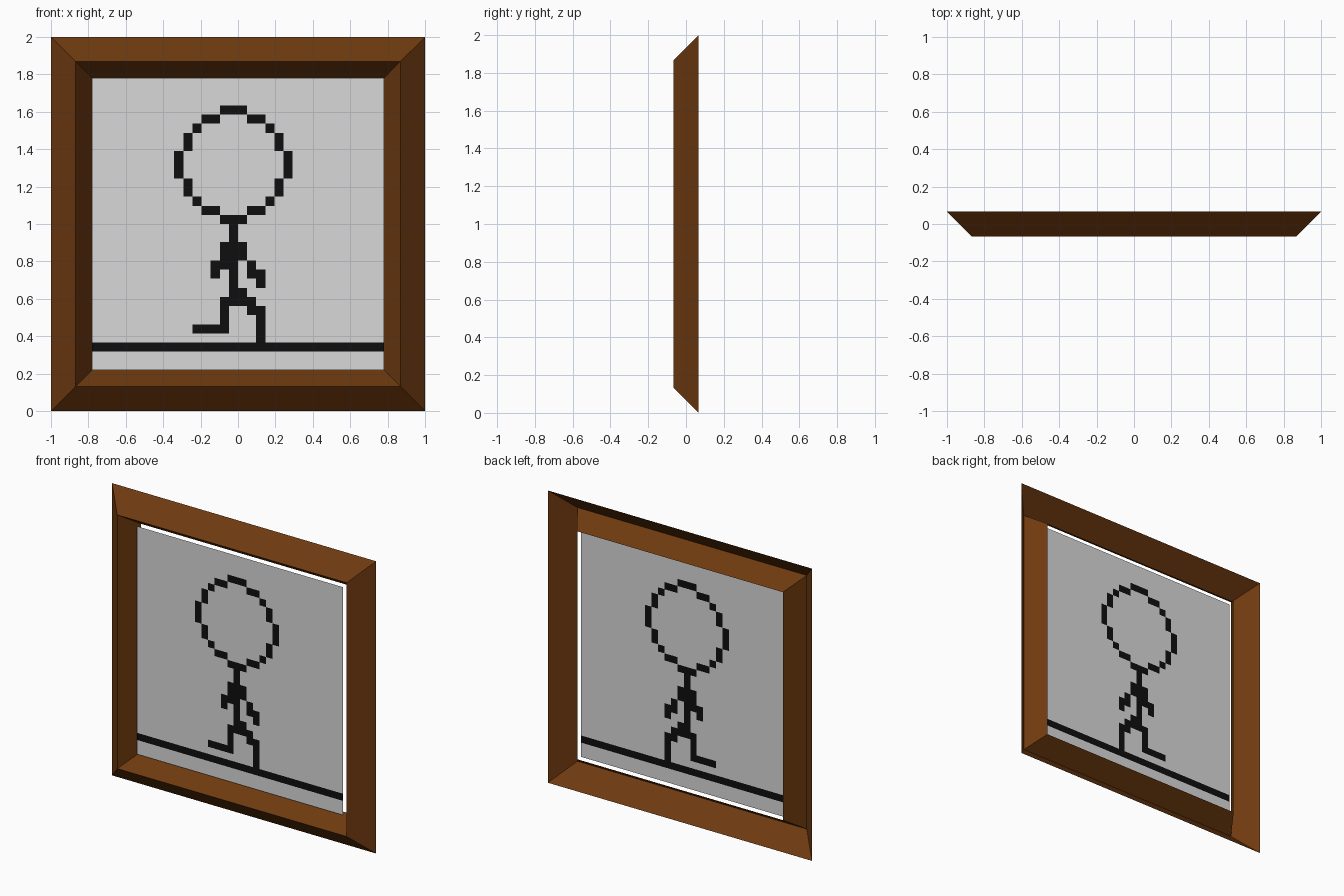
import bpy, bmesh, math
from mathutils import Matrix

if "Cube" in bpy.data.objects:
    bpy.data.objects.remove(bpy.data.objects["Cube"])


def material(name, rgb):
    m = bpy.data.materials.new(name)
    m.diffuse_color = (*rgb, 1)
    m.use_nodes = True
    m.node_tree.nodes["Principled BSDF"].inputs["Base Color"].default_value = m.diffuse_color
    return m


def finish(name, bm, mats):
    me = bpy.data.meshes.new(name)
    bm.to_mesh(me)
    bm.free()
    for m in mats:
        me.materials.append(m)
    ob = bpy.data.objects.new(name, me)
    bpy.context.collection.objects.link(ob)
    return ob


wood = material("brown wood", (0.156, 0.042, 0.005))
paper = material("light grey paper", (0.69, 0.69, 0.69))
ink = material("black ink", (0.0045, 0.0045, 0.0045))

# Frame: hollow moulding, three nested square loops (half size, y), open at the back
bm = bmesh.new()
loops = [[bm.verts.new((sx * h, y, 1 + sz * h))
          for sx, sz in ((-1, -1), (1, -1), (1, 1), (-1, 1))]
         for h, y in ((1.0, 0.066), (0.868, -0.066), (0.78, 0.066))]
for a, b in zip(loops, loops[1:]):
    for i in range(4):
        j = (i + 1) % 4
        bm.faces.new((a[i], a[j], b[j], b[i]))
finish("picture_frame", bm, [wood])

# Inked cells of the drawing on a 32 x 32 grid (column, row from the top)
N, HALF = 32, 0.78
inked = set()
# round head: one quarter mirrored both ways
for dx, dy in ((0, 6), (1, 6), (2, 5), (3, 5), (4, 4), (5, 3), (5, 2), (6, 1), (6, 0)):
    for sx in (-1, 1):
        for sy in (-1, 1):
            inked.add((15 + sx * dx, 9 + sy * dy))
# body, arms, legs and ground line as blocks (col, row, last col, last row)
for c0, r0, c1, r1 in (
        (15, 16, 15, 24), (14, 18, 16, 19),                       # neck, torso
        (13, 20, 14, 20), (13, 21, 13, 21),                       # left arm
        (17, 20, 17, 21), (18, 21, 18, 22),                       # right arm
        (16, 23, 16, 24), (14, 24, 14, 27), (11, 27, 13, 27),     # hips, raised leg
        (17, 24, 17, 25), (18, 25, 18, 28),                       # standing leg
        (0, 29, 31, 29)):                                         # ground line
    inked |= {(c, r) for c in range(c0, c1 + 1) for r in range(r0, r1 + 1)}

# Picture sheet, floating just in front of the frame's inner edge
bm = bmesh.new()
bmesh.ops.create_grid(bm, x_segments=N, y_segments=N, size=HALF)
bm.transform(Matrix.Translation((0, 0.023, 1)) @ Matrix.Rotation(math.pi / 2, 4, 'X'))
cell = 2 * HALF / N
for f in bm.faces:
    p = f.calc_center_median()
    key = (int((p.x + HALF) / cell), int((1 + HALF - p.z) / cell))
    f.material_index = 1 if key in inked else 0
finish("picture_sheet", bm, [paper, ink])
